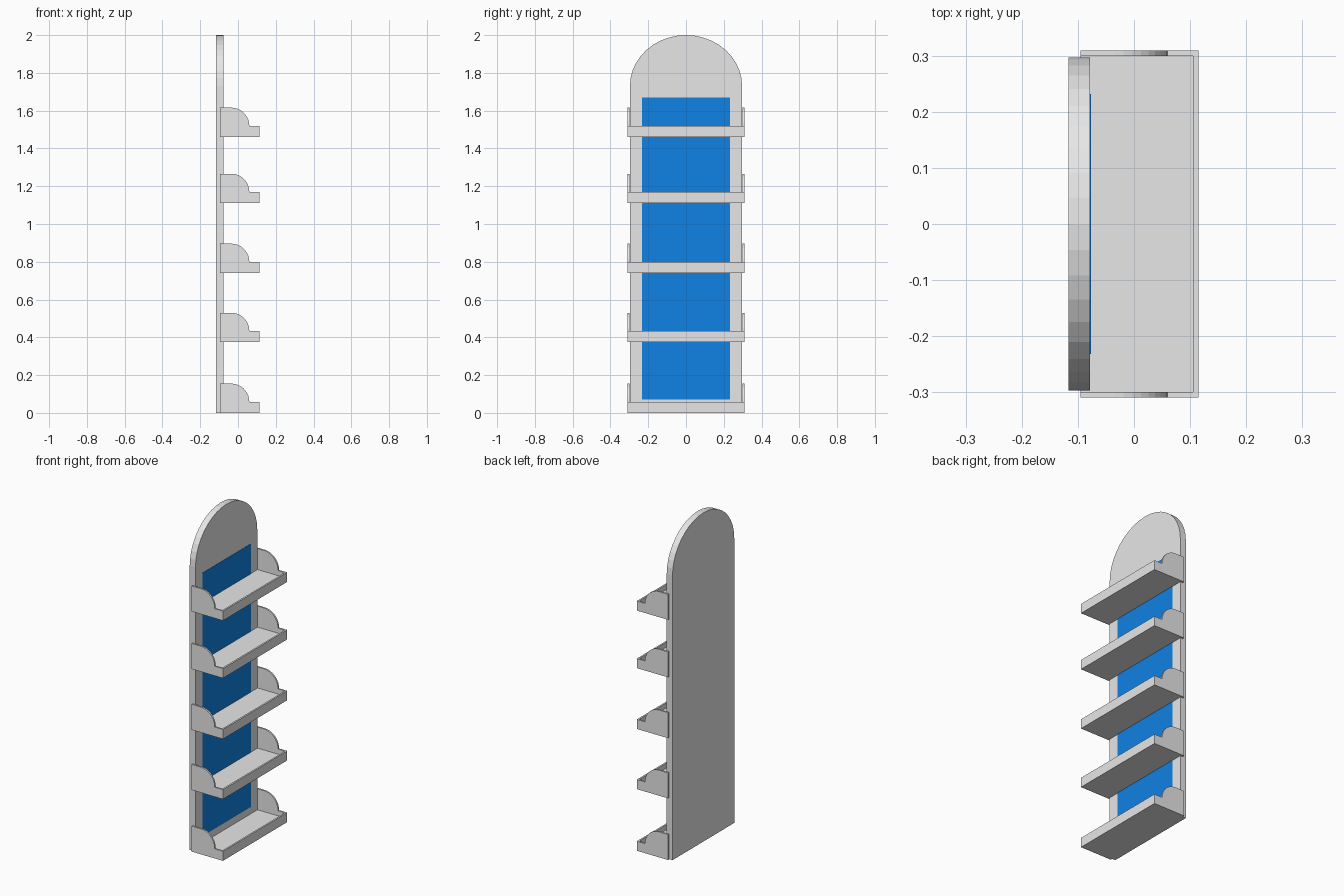
import bpy, bmesh, math

if "Cube" in bpy.data.objects:
    bpy.data.objects.remove(bpy.data.objects["Cube"])


def material(name, rgb):
    m = bpy.data.materials.new(name)
    m.diffuse_color = (*rgb, 1)
    m.use_nodes = True
    m.node_tree.nodes["Principled BSDF"].inputs["Base Color"].default_value = m.diffuse_color
    return m


GREY = material("light grey", (0.8, 0.8, 0.8))
BLUE = material("blue", (0.005, 0.225, 0.78))


def extrude(name, pts, direction, mat):
    """Closed profile of 3D points pushed along a direction."""
    bm = bmesh.new()
    face = bm.faces.new([bm.verts.new(p) for p in pts])
    ext = bmesh.ops.extrude_face_region(bm, geom=[face], use_keep_orig=True)
    moved = [g for g in ext["geom"] if isinstance(g, bmesh.types.BMVert)]
    bmesh.ops.translate(bm, verts=moved, vec=direction)
    bmesh.ops.recalc_face_normals(bm, faces=bm.faces)
    mesh = bpy.data.meshes.new(name)
    bm.to_mesh(mesh)
    bm.free()
    mesh.materials.append(mat)
    ob = bpy.data.objects.new(name, mesh)
    bpy.context.collection.objects.link(ob)
    return ob


def box(name, x0, x1, y0, y1, z0, z1, mat):
    pts = [(x0, y0, z0), (x1, y0, z0), (x1, y1, z0), (x0, y1, z0)]
    return extrude(name, pts, (0, 0, z1 - z0), mat)


# Back panel with arched top
HALF, SPRING = 0.297, 1.73
arch = [(-0.117, HALF * math.cos(math.pi * i / 20),
         SPRING + (2 - SPRING) * math.sin(math.pi * i / 20)) for i in range(21)]
extrude("back_panel", [(-0.117, -HALF, 0), (-0.117, HALF, 0)] + arch, (0.039, 0, 0), GREY)

# Blue inset graphic panel
box("blue_panel", -0.0785, -0.0765, -0.232, 0.232, 0.07, 1.67, BLUE)

# Shelf trays: floor, front lip and two curved cheeks
INNER, OUTER = 0.299, 0.309
for n, z in enumerate((0, 0.375, 0.741, 1.111, 1.461), 1):
    box(f"shelf_floor_{n}", -0.095, 0.106, -INNER, INNER, z, z + 0.027, GREY)
    box(f"shelf_lip_{n}", 0.105, 0.115, -INNER, INNER, z, z + 0.058, GREY)
    curve = [(-0.035 + 0.095 * math.sin(a), z + 0.058 + 0.097 * math.cos(a))
             for a in (math.pi / 2 * i / 9 for i in range(10))]
    profile = ([(0.115, z), (-0.095, z), (-0.095, z + 0.155)] + curve
               + [(0.115, z + 0.058)])
    for side, y in (("left", -OUTER), ("right", INNER)):
        extrude(f"shelf_{side}_cheek_{n}", [(px, y, pz) for px, pz in profile],
                (0, OUTER - INNER, 0), GREY)
